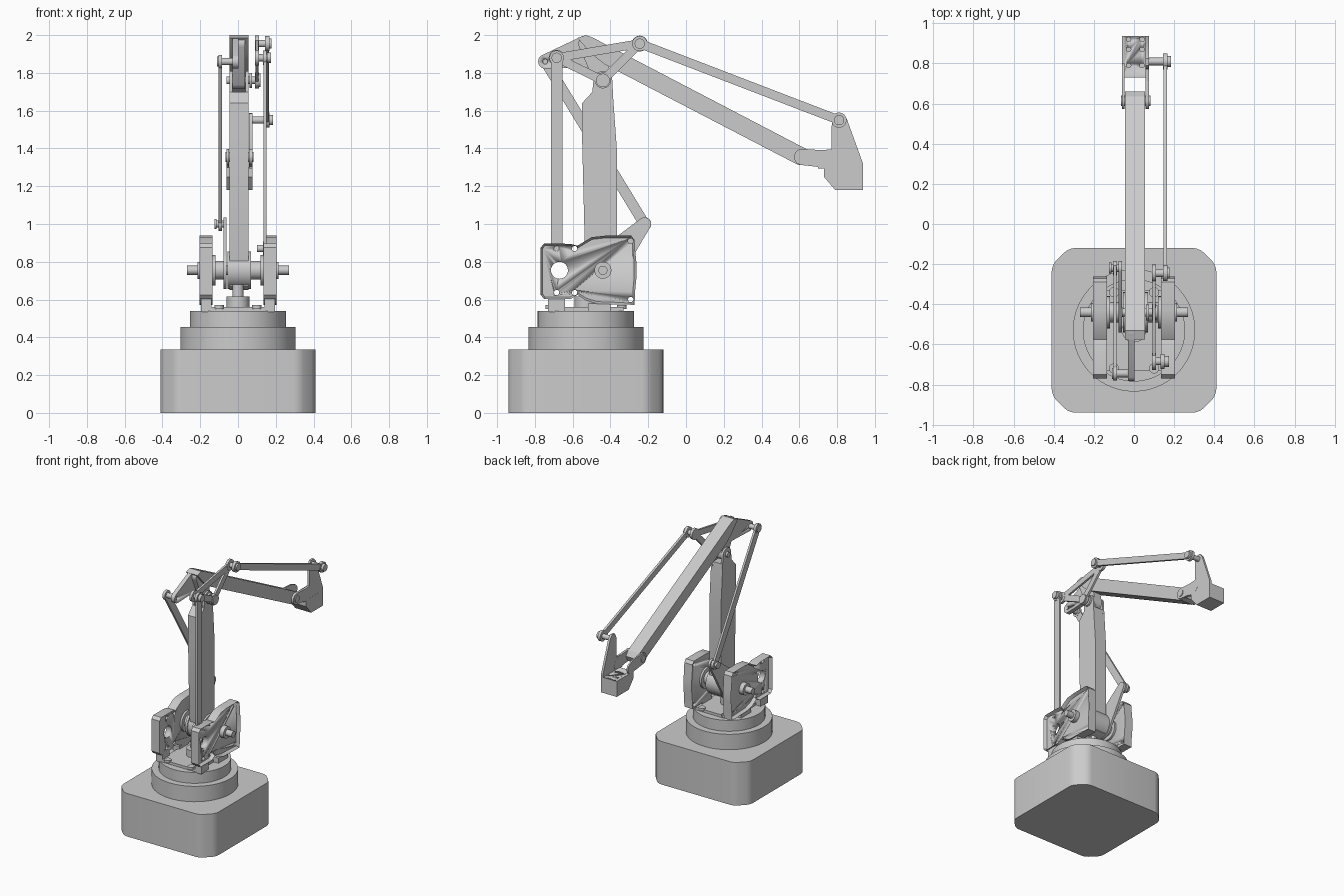
import bpy, bmesh
from math import cos, sin, pi
from mathutils import Vector, Matrix

if "Cube" in bpy.data.objects:
    bpy.data.objects.remove(bpy.data.objects["Cube"])

grey = bpy.data.materials.new("light_grey")
grey.use_nodes = True
grey.diffuse_color = (0.6, 0.6, 0.6, 1)
grey.node_tree.nodes["Principled BSDF"].inputs["Base Color"].default_value = (0.6, 0.6, 0.6, 1)


def finish(name, bm):
    bmesh.ops.recalc_face_normals(bm, faces=bm.faces)
    mesh = bpy.data.meshes.new(name)
    bm.to_mesh(mesh)
    bm.free()
    mesh.materials.append(grey)
    ob = bpy.data.objects.new(name, mesh)
    bpy.context.collection.objects.link(ob)
    bpy.ops.object.select_all(action='DESELECT')
    ob.select_set(True)
    bpy.context.view_layer.objects.active = ob
    bpy.ops.object.shade_smooth_by_angle(angle=0.5)
    return ob


def extrude(bm, points, offset):
    face = bm.faces.new([bm.verts.new(p) for p in points])
    ext = bmesh.ops.extrude_face_region(bm, geom=[face])["geom"]
    moved = [v for v in ext if isinstance(v, bmesh.types.BMVert)]
    bmesh.ops.translate(bm, verts=moved, vec=offset)
    return [f for f in ext if isinstance(f, bmesh.types.BMFace)][0]


def plate(name, yz, x0, x1):
    bm = bmesh.new()
    extrude(bm, [(x0, y, z) for y, z in yz], (x1 - x0, 0, 0))
    return finish(name, bm)


def box(name, x0, x1, y0, y1, z0, z1):
    return plate(name, [(y0, z0), (y1, z0), (y1, z1), (y0, z1)], x0, x1)


def add_cyl(bm, centre, radius, length, axis='X', seg=32):
    rot = Matrix.Rotation(pi / 2, 4, 'Y') if axis == 'X' else Matrix()
    bmesh.ops.create_cone(bm, cap_ends=True, segments=seg, radius1=radius, radius2=radius,
                          depth=length, matrix=Matrix.Translation(centre) @ rot)


def pin(name, y, z, steps):
    """Stepped cylinder along x; steps are (x0, x1, radius)."""
    bm = bmesh.new()
    for x0, x1, r in steps:
        add_cyl(bm, ((x0 + x1) / 2, y, z), r, abs(x1 - x0))
    return finish(name, bm)


def disc(name, x, y, z0, z1, r, seg=64):
    bm = bmesh.new()
    add_cyl(bm, (x, y, (z0 + z1) / 2), r, z1 - z0, 'Z', seg)
    return finish(name, bm)


def add_hull(bm, circles, x0, x1):
    """Convex plate wrapped round circles (y, z, r)."""
    verts = [bm.verts.new((x, y + r * cos(i * pi / 12), z + r * sin(i * pi / 12)))
             for y, z, r in circles for x in (x0, x1) for i in range(24)]
    out = bmesh.ops.convex_hull(bm, input=verts)
    bmesh.ops.delete(bm, geom=[v for v in out["geom_interior"] if isinstance(v, bmesh.types.BMVert)],
                     context='VERTS')
    bmesh.ops.dissolve_limit(bm, angle_limit=0.01, verts=bm.verts[:], edges=bm.edges[:])


def hull(name, circles, x0, x1):
    bm = bmesh.new()
    add_hull(bm, circles, x0, x1)
    return finish(name, bm)


def link(name, a, b, x0, x1, end, half):
    """Bar with round eyes at both ends."""
    bm = bmesh.new()
    add_hull(bm, [(*a, half), (*b, half)], x0, x1)
    for p in (a, b):
        add_cyl(bm, ((x0 + x1) / 2, *p), end, x1 - x0 + 0.004)
    return finish(name, bm)


def drill(ob, holes, axis='X'):
    """Cut round holes (centre, radius, length)."""
    bm = bmesh.new()
    for c, r, length in holes:
        add_cyl(bm, c, r, length, axis, 24)
    cutter = finish("hole_cutter", bm)
    cutter.hide_render = True
    mod = ob.modifiers.new("holes", 'BOOLEAN')
    mod.operation, mod.solver, mod.object = 'DIFFERENCE', 'EXACT', cutter
    bpy.context.view_layer.objects.active = ob
    bpy.ops.object.modifier_apply(modifier=mod.name)
    bpy.data.objects.remove(cutter)


# joint positions (y, z)
SHOULDER, ELBOW, WRIST = (-0.44, 0.755), (-0.44, 1.76), (0.615, 1.355)
ANCHOR, REAR_TOP, FRONT_TOP = (-0.685, 0.87), (-0.685, 1.88), (-0.245, 1.955)
TOOL_TOP, CRANK, TAIL = (0.81, 1.55), (-0.22, 1.0), (-0.745, 1.86)
CY = -0.53

# base with chamfered corners
bm = bmesh.new()
a, b = 0.41, 0.325
ring = [(a, -b), (a, b), (b, a), (-b, a), (-a, b), (-a, -b), (-b, -a), (b, -a)]
extrude(bm, [(x, y + CY, 0) for x, y in ring], (0, 0, 0.335))
corners = [e for e in bm.edges if abs(e.verts[0].co.z - e.verts[1].co.z) > 0.3]
bmesh.ops.bevel(bm, geom=corners, offset=0.03, segments=3, affect='EDGES', profile=0.5)
finish("base", bm)

# turntable
disc("turntable_lower", 0, CY, 0.335, 0.455, 0.305)
disc("turntable_upper", 0, CY, 0.455, 0.515, 0.255)
disc("turntable_rim", 0, CY, 0.515, 0.54, 0.255)
deck = [(s * 0.155, CY + s * t * 0.2) for s in (1, -1) for t in (-1, 1)]
bm = bmesh.new()
extrude(bm, [(x, y, 0.54) for x, y in deck], (0, 0, 0.02))
finish("turntable_deck", bm)
disc("centre_collar", 0, CY, 0.555, 0.615, 0.06, 32)
disc("centre_post", 0, CY, 0.61, 0.68, 0.03, 32)
for x in (-0.1, 0.1):
    for y in (-0.72, -0.34):
        disc("deck_bolt", x, y, 0.55, 0.57, 0.025, 24)

# motor brackets on both sides
outline = [(-0.77, 0.625), (-0.75, 0.602), (-0.61, 0.602), (-0.575, 0.625), (-0.53, 0.595), (-0.47, 0.577),
           (-0.40, 0.575), (-0.272, 0.572), (-0.27, 0.64), (-0.262, 0.72), (-0.262, 0.79), (-0.27, 0.87),
           (-0.272, 0.915), (-0.29, 0.938), (-0.43, 0.938), (-0.50, 0.93), (-0.575, 0.885), (-0.61, 0.895),
           (-0.75, 0.897), (-0.77, 0.875)]
screws = [(y, z) for y in (-0.685, -0.59) for z in (0.637, 0.87)] + [(-0.293, 0.6), (-0.293, 0.91)]
for s, side in ((1, "left"), (-1, "right")):
    bm = bmesh.new()
    outer = extrude(bm, [(s * 0.135, y, z) for y, z in outline], (s * 0.07, 0, 0))
    bmesh.ops.inset_region(bm, faces=[outer], thickness=0.012)
    bmesh.ops.translate(bm, verts=outer.verts[:], vec=(-s * 0.025, 0, 0))
    bracket = finish(side + "_motor_bracket", bm)
    drill(bracket, [((s * 0.17, y, z), 0.014, 0.2) for y, z in screws]
          + [((s * 0.17, -0.67, 0.755), 0.045, 0.2)])
    box(side + "_bracket_foot", s * 0.14, s * 0.195, -0.73, -0.64, 0.535, 0.605)
    box(side + "_bracket_rear_foot", s * 0.14, s * 0.195, -0.52, -0.40, 0.535, 0.58)
    pin(side + "_drive_shaft", *SHOULDER, [(0, s * 0.27, 0.024), (s * 0.17, s * 0.215, 0.045),
        (s * 0.06, s * 0.14, 0.05), (s * 0.12, s * 0.136, 0.08)])

# lower arm with forked top
X0, X1 = -0.045, 0.055
plate("lower_arm", [(-0.50, 0.67), (-0.46, 0.65), (-0.42, 0.65), (-0.38, 0.67), (-0.365, 0.85), (-0.365, 1.38),
                    (-0.385, 1.66), (-0.39, 1.70), (-0.495, 1.70), (-0.55, 1.64), (-0.55, 1.45),
                    (-0.535, 0.85)], X0, X1)
for x0, x1 in ((X0, -0.03), (0.04, X1)):
    hull("lower_arm_cheek", [(*ELBOW, 0.05), (-0.455, 1.66, 0.045), (-0.425, 1.66, 0.04)], x0, x1)
pin("shoulder_hub", *SHOULDER, [(X0 - 0.01, X1 + 0.015, 0.1)])

# upper arm
plate("upper_arm", [(-0.575, 1.985), (-0.53, 2.0), (-0.49, 1.985), (0.635, 1.398), (0.66, 1.36), (0.64, 1.318),
                    (0.595, 1.312), (-0.43, 1.845), (-0.50, 1.90)], X0, X1)
hull("elbow_lug", [(*ELBOW, 0.045), (-0.53, 1.955, 0.04), (-0.46, 1.9, 0.04)], -0.028, 0.038)
tail = hull("upper_arm_tail", [(*TAIL, 0.038), (-0.535, 1.955, 0.042), (-0.5, 1.87, 0.04)], -0.03, 0.002)
drill(tail, [((0, *TAIL), 0.013, 0.2)])
pin("elbow_pin", *ELBOW, [(-0.06, 0.115, 0.02), (0.06, 0.075, 0.04), (0.105, 0.118, 0.036)])

# elbow triangle made of three bars
bm = bmesh.new()
for p, q in ((REAR_TOP, FRONT_TOP), (FRONT_TOP, ELBOW), (ELBOW, REAR_TOP)):
    add_hull(bm, [(*p, 0.023), (*q, 0.023)], 0.092, 0.108)
for p in (REAR_TOP, FRONT_TOP, ELBOW):
    add_cyl(bm, (0.1, *p), 0.042, 0.02)
finish("elbow_triangle", bm)

# parallel links
link("rear_link", ANCHOR, REAR_TOP, 0.134, 0.15, 0.038, 0.03)
link("upper_link", FRONT_TOP, TOOL_TOP, 0.146, 0.164, 0.04, 0.024)
link("crank_link", CRANK, TAIL, -0.102, -0.086, 0.036, 0.028)
hull("crank", [(*SHOULDER, 0.1), (*CRANK, 0.035)], -0.078, -0.06)
for name, p, x0, x1 in (("anchor_pin", ANCHOR, 0.1, 0.165), ("rear_pin", REAR_TOP, 0.095, 0.165),
                        ("front_pin", FRONT_TOP, 0.095, 0.168), ("tool_pin", TOOL_TOP, 0.07, 0.175),
                        ("crank_pin", CRANK, -0.125, -0.06), ("tail_pin", TAIL, -0.11, -0.025)):
    pin(name, *p, [(x0, x1, 0.019), (x1 - (0.012 if x1 > 0 else 0.0), x1 + 0.01, 0.027)
                   if x1 > 0 else (x0, x0 + 0.012, 0.027)])

# tool head: block, fork cheeks and tall lever
block = plate("tool_block", [(0.73, 1.30), (0.73, 1.25), (0.79, 1.18), (0.937, 1.18), (0.937, 1.30)],
              -0.06, 0.076)
drill(block, [((x, y, 1.3), 0.011, 0.06) for x in (-0.027, 0.04) for y in (0.79, 0.87, 0.92)], 'Z')
for side, x0, x1 in (("right", -0.06, -0.048), ("left", 0.058, 0.076)):
    hull(side + "_tool_fork", [(*WRIST, 0.043), (0.725, 1.345, 0.045), (0.76, 1.335, 0.04)], x0, x1)
plate("tool_lever", [(0.70, 1.295), (0.937, 1.295), (0.937, 1.32), (0.85, 1.56), (0.825, 1.588),
                     (0.79, 1.585), (0.772, 1.55), (0.77, 1.395), (0.70, 1.39)], 0.0585, 0.0755)
pin("wrist_pin", *WRIST, [(-0.066, 0.082, 0.026)])
